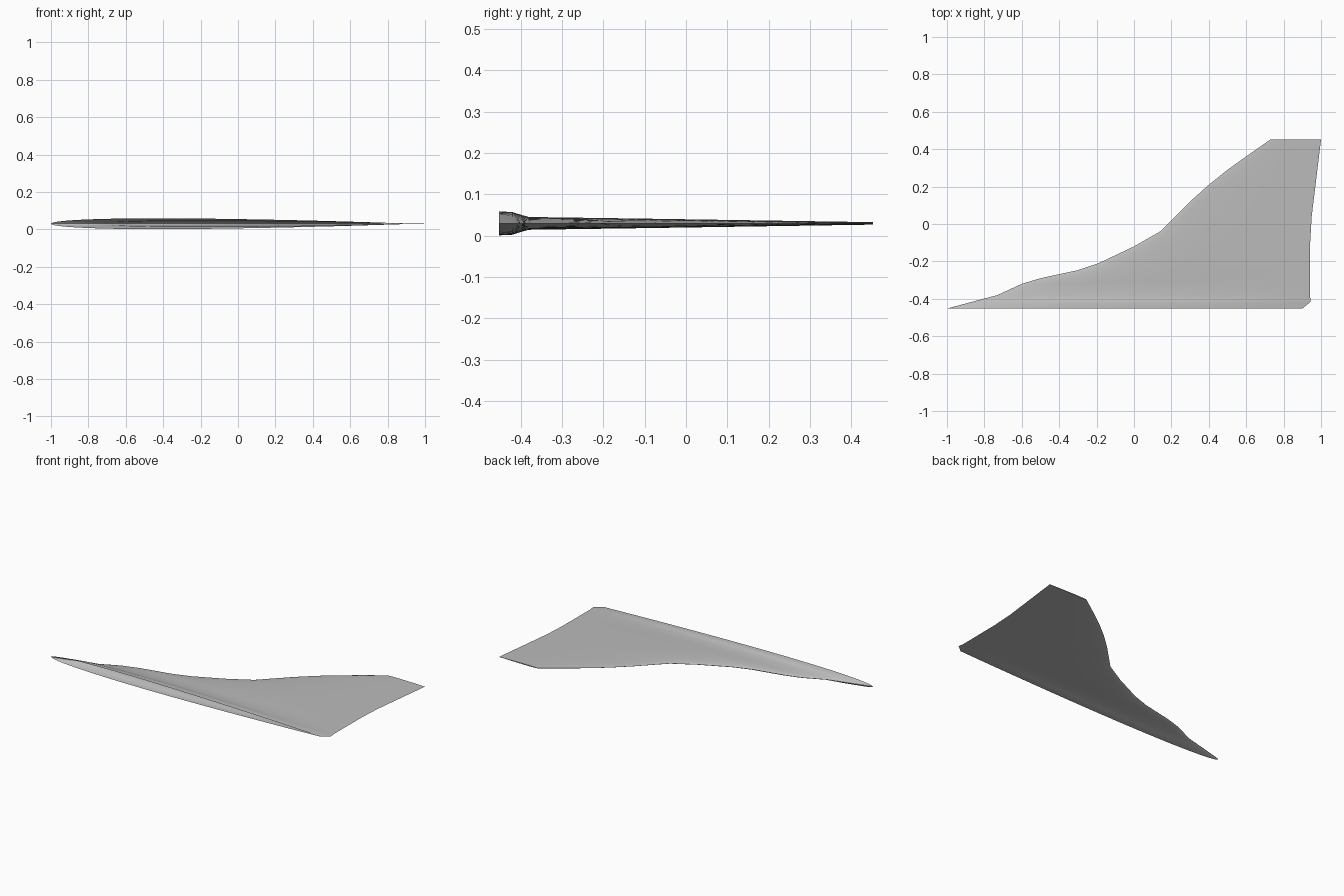
import bpy
import bmesh
import math

cube = bpy.data.objects.get("Cube")
if cube:
    bpy.data.objects.remove(cube, do_unlink=True)

MID_HEIGHT = 0.03
CHORD_STEPS = 28

# Outlines as (span position, value) pairs, from the root to the tip
LEADING_EDGE = [(-.452, -1), (-.38, -.73), (-.32, -.6), (-.29, -.5), (-.247, -.3),
                (-.21, -.19), (-.12, 0), (-.04, .14), (.02, .2), (.12, .3),
                (.21, .4), (.29, .5), (.365, .605), (.452, .73)]
TRAILING_EDGE = [(-.452, .9), (-.415, .945), (-.38, .94), (-.1, .942),
                 (.04, .95), (.452, 1)]
HALF_THICKNESS = [(-.452, .029), (-.42, .0275), (-.4, .021), (-.38, .0155),
                  (-.1, .0115), (.452, .003)]


def sample(curve, y):
    """Linear interpolation along an outline."""
    for (y0, v0), (y1, v1) in zip(curve, curve[1:]):
        if y <= y1:
            return v0 + (v1 - v0) * (y - y0) / (y1 - y0)
    return curve[-1][1]


def airfoil(u):
    """Symmetric airfoil half height, scaled to a peak of one, sharp at the rear."""
    return 10 * (.2969 * math.sqrt(u) - .126 * u - .3516 * u**2
                 + .2843 * u**3 - .1036 * u**4)


def section(bm, y):
    """Closed ring: leading edge, over the top to the rear, back underneath."""
    front, rear = sample(LEADING_EDGE, y), sample(TRAILING_EDGE, y)
    half = sample(HALF_THICKNESS, y)
    ring = []
    for i in range(2 * CHORD_STEPS):
        angle = math.pi * i / CHORD_STEPS
        u = (1 - math.cos(angle)) / 2
        side = 1 if i < CHORD_STEPS else -1
        z = MID_HEIGHT + side * half * max(airfoil(u), 0)
        ring.append(bm.verts.new((front + (rear - front) * u, y, z)))
    return ring


def make_material(name, colour):
    mat = bpy.data.materials.new(name)
    mat.use_nodes = True
    mat.diffuse_color = colour
    mat.node_tree.nodes["Principled BSDF"].inputs["Base Color"].default_value = colour
    return mat


# Wing skin lofted through the sections, open at the root
stations = sorted({y for curve in (LEADING_EDGE, TRAILING_EDGE, HALF_THICKNESS)
                   for y, value in curve})
bm = bmesh.new()
rings = [section(bm, y) for y in stations]
for inner, outer in zip(rings, rings[1:]):
    for i in range(len(inner)):
        j = (i + 1) % len(inner)
        bm.faces.new((inner[i], outer[i], outer[j], inner[j]))

# Flat tip cap
bm.faces.new(rings[-1])
bmesh.ops.recalc_face_normals(bm, faces=bm.faces[:])
top_face = max(bm.faces, key=lambda f: f.calc_center_median().z)
if top_face.normal.z < 0:
    bmesh.ops.reverse_faces(bm, faces=bm.faces[:])

mesh = bpy.data.meshes.new("wing")
bm.to_mesh(mesh)
bm.free()
wing = bpy.data.objects.new("wing", mesh)
bpy.context.collection.objects.link(wing)
mesh.materials.append(make_material("light grey", (.5, .5, .5, 1)))

bpy.ops.object.select_all(action="DESELECT")
wing.select_set(True)
bpy.context.view_layer.objects.active = wing
bpy.ops.object.shade_smooth_by_angle(angle=math.radians(35))
